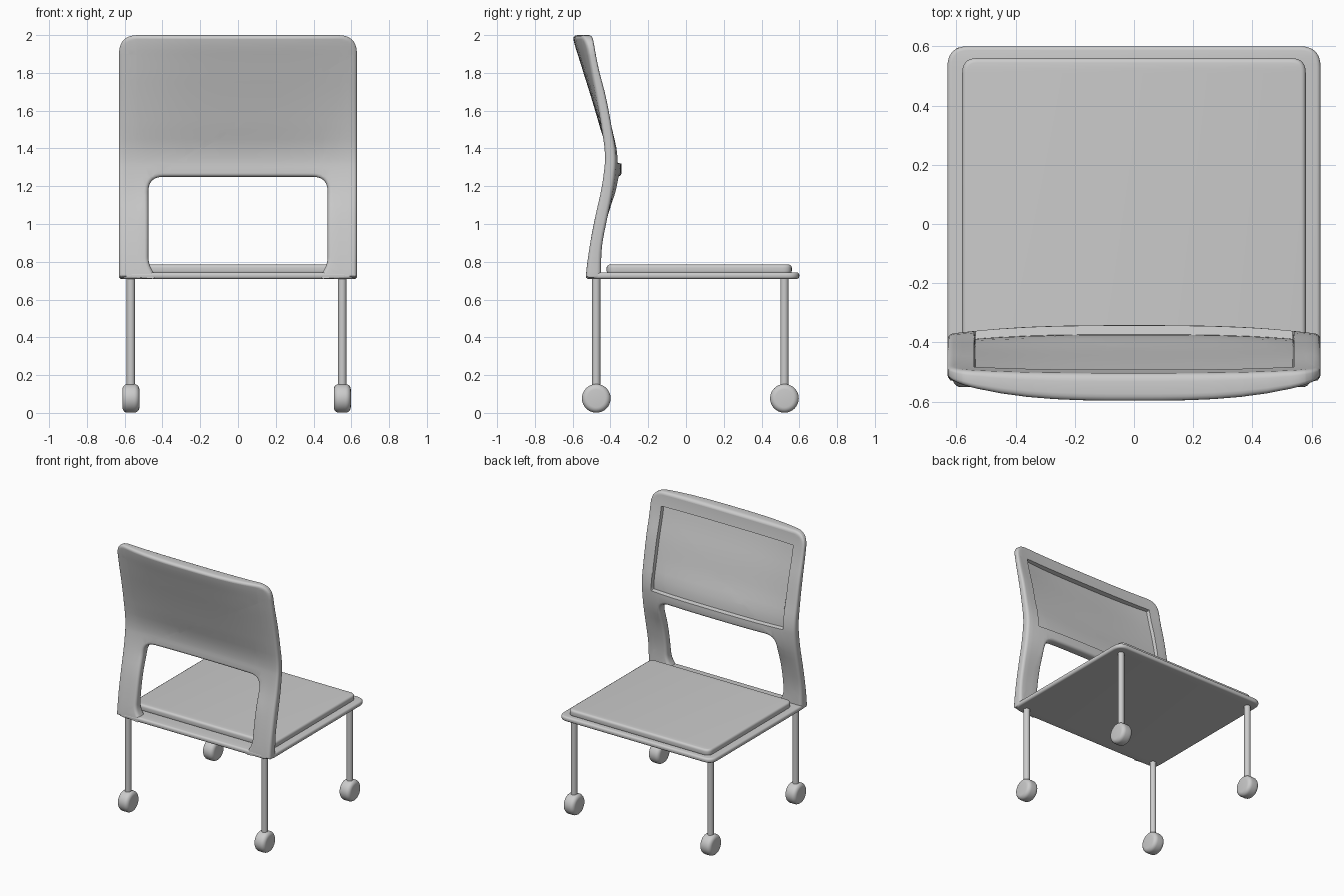
import bpy, bmesh, math
from mathutils import Vector

if "Cube" in bpy.data.objects:
    bpy.data.objects.remove(bpy.data.objects["Cube"])


def outline(corners, steps=7):
    """Closed polygon with each corner (x, y, r) rounded."""
    pts = []
    n = len(corners)
    for i, (x, y, r) in enumerate(corners):
        p = Vector((x, y))
        a = p + (Vector(corners[i - 1][:2]) - p).normalized() * r
        b = p + (Vector(corners[(i + 1) % n][:2]) - p).normalized() * r
        for k in range(steps + 1):
            t = k / steps
            pts.append(a * (1 - t) ** 2 + p * 2 * t * (1 - t) + b * t * t)
    return pts


def plate_mesh(name, corners, thick, bevel):
    """Flat plate with rounded rim, centred on local z."""
    cu = bpy.data.curves.new(name + "_curve", 'CURVE')
    cu.dimensions, cu.fill_mode = '2D', 'BOTH'
    cu.extrude, cu.bevel_depth = thick / 2 - bevel, bevel
    cu.offset, cu.bevel_resolution = -bevel, 3
    pts = outline(corners)
    sp = cu.splines.new('POLY')
    sp.points.add(len(pts) - 1)
    for q, p in zip(sp.points, pts):
        q.co = (p.x, p.y, 0, 1)
    sp.use_cyclic_u = True
    ob = bpy.data.objects.new(name + "_tmp", cu)
    bpy.context.collection.objects.link(ob)
    dg = bpy.context.evaluated_depsgraph_get()
    me = bpy.data.meshes.new_from_object(ob.evaluated_get(dg))
    bpy.data.objects.remove(ob)
    bm = bmesh.new()
    bm.from_mesh(me)
    bmesh.ops.remove_doubles(bm, verts=bm.verts, dist=1e-5)
    return bm


def finish(name, bm, loc=(0, 0, 0), angle=35):
    bmesh.ops.recalc_face_normals(bm, faces=bm.faces)
    me = bpy.data.meshes.new(name)
    bm.to_mesh(me)
    bm.free()
    ob = bpy.data.objects.new(name, me)
    bpy.context.collection.objects.link(ob)
    ob.location = loc
    bpy.ops.object.select_all(action='DESELECT')
    ob.select_set(True)
    bpy.context.view_layer.objects.active = ob
    bpy.ops.object.shade_smooth_by_angle(angle=math.radians(angle))
    return ob


def rect(x, y0, y1, r):
    return [(-x, y0, r), (-x, y1, r), (x, y1, r), (x, y0, r)]


# Seat shell and cushion
finish("seat", plate_mesh("seat", rect(.63, -.53, .6, .07), .035, .014), (0, 0, .7265))
finish("cushion", plate_mesh("cushion", rect(.58, -.42, .56, .05), .05, .016), (0, 0, .76))

# Backrest: flat plate with two uprights, cut into a grid, recessed, then bent
T = .07
bm = plate_mesh("backrest", [(-.63, .715, .01), (-.63, 2, .1), (.63, 2, .1), (.63, .715, .01),
                             (.43, .715, .005), (.475, .79, .04), (.475, 1.25, .08),
                             (-.475, 1.25, .08), (-.475, .79, .04), (-.43, .715, .005)], T, .02)
xs = [i * .09 for i in range(-6, 7)] + [-.535, .535, -.58, .58]
zs = [.75 + i * .05 for i in range(25)] + [1.32, 1.326, 1.894]
for axis, cuts in ((0, xs), (1, zs)):
    for c in cuts:
        co, no = Vector(), Vector()
        co[axis], no[axis] = c, 1
        bmesh.ops.bisect_plane(bm, geom=bm.verts[:] + bm.edges[:] + bm.faces[:],
                               plane_co=co, plane_no=no, dist=1e-5)
for v in bm.verts:
    if v.co.z > T / 2 - .001 and abs(v.co.x) < .5355 and 1.3255 < v.co.y < 1.8945:
        v.co.z -= .03

# Side profiles at even heights from .72 to 2, plus how far the middle bows
REAR = [-.53, -.51, -.48, -.447, -.43, -.448, -.475, -.505, -.53]
FRONT = [-.45, -.445, -.415, -.385, -.372, -.395, -.425, -.465, -.49]
BOW_REAR = [0, 0, 0, .02, .015, -.01, -.03, -.05, -.07]
BOW_FRONT = [0, 0, 0, .035, .025, 0, -.01, -.015, -.015]


def smooth(tab, z):
    u = min(max((z - .72) / .16, 0), 7.9999)
    i = int(u)
    t = u - i
    a, b, c, d = (tab[min(max(i + k, 0), 8)] for k in (-1, 0, 1, 2))
    return b + .5 * t * (c - a + t * (2 * a - 5 * b + 4 * c - d + t * (3 * (b - c) + d - a)))


for v in bm.verts:
    x, z, t = v.co.x, v.co.y, v.co.z / T + .5
    w = 1 - min(abs(x) / .63, 1) ** 3
    rear = smooth(REAR, z) + w * smooth(BOW_REAR, z)
    front = smooth(FRONT, z) + w * smooth(BOW_FRONT, z)
    v.co = (x, rear + (front - rear) * t, z)
finish("backrest", bm, angle=40)

# Legs and caster wheels
for side, x in (("left", -.567), ("right", .552)):
    for end, y in (("back", -.475), ("front", .521)):
        bm = bmesh.new()
        bmesh.ops.create_cone(bm, cap_ends=True, segments=24, radius1=.022, radius2=.022, depth=.62)
        finish(f"{end}_{side}_leg", bm, (x, y, .405))
        bm = bmesh.new()
        bmesh.ops.create_cone(bm, cap_ends=True, segments=32, radius1=.076, radius2=.076, depth=.09)
        rims = [e for e in bm.edges if abs(e.verts[0].co.z - e.verts[1].co.z) < 1e-5]
        bmesh.ops.bevel(bm, geom=rims, offset=.028, segments=5, profile=.5, affect='EDGES')
        wheel = finish(f"{end}_{side}_wheel", bm, (x, y, .077))
        wheel.rotation_euler.y = math.pi / 2
